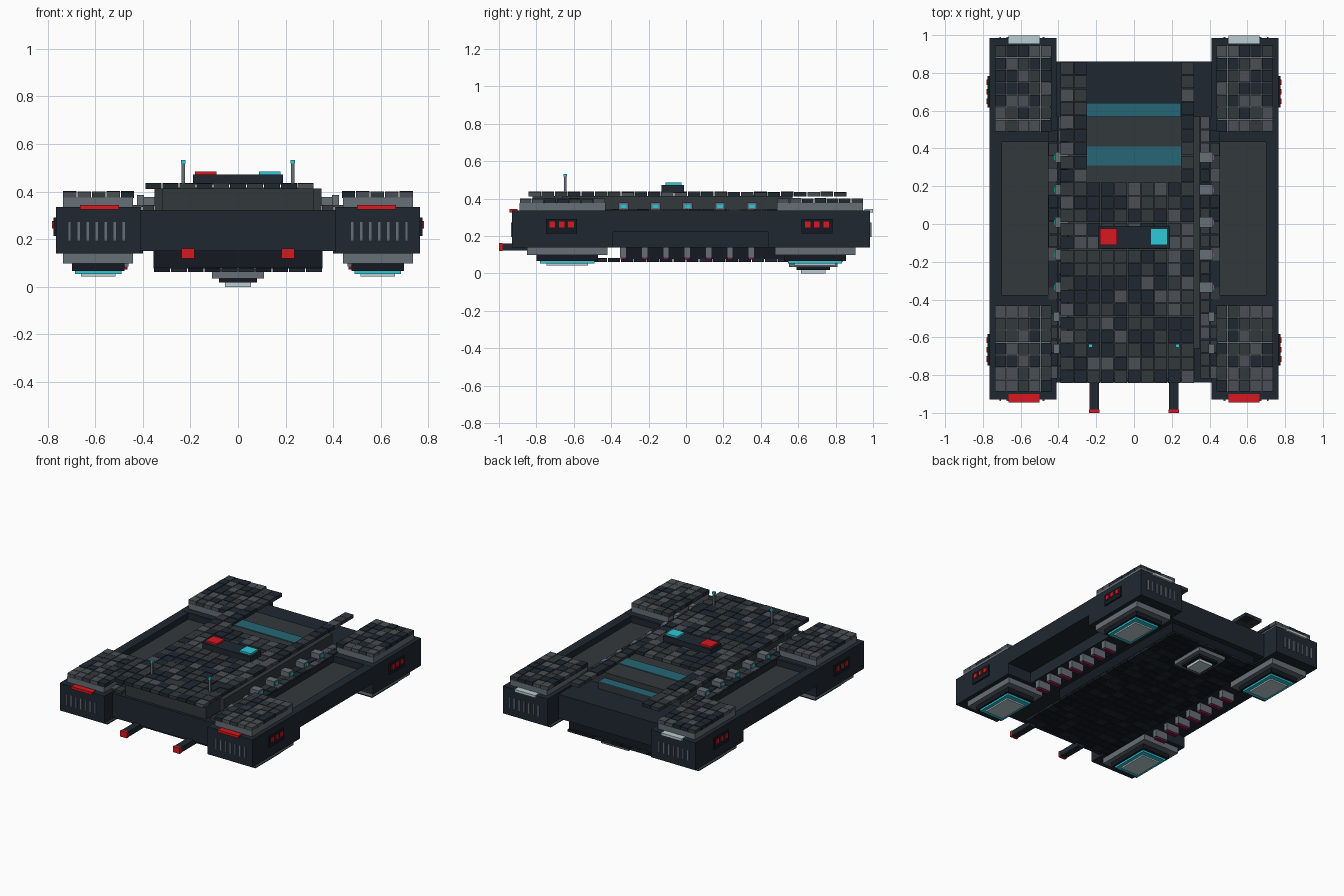
import bpy, bmesh, random
from mathutils import Matrix, Vector

if "Cube" in bpy.data.objects:
    bpy.data.objects.remove(bpy.data.objects["Cube"])

random.seed(4)


def mat(name, hexa):
    m = bpy.data.materials.new(name)
    rgb = [int(hexa[i:i + 2], 16) / 255 for i in (0, 2, 4)]
    m.diffuse_color = [c ** 2.2 for c in rgb] + [1]
    m.use_nodes = True
    m.node_tree.nodes["Principled BSDF"].inputs["Base Color"].default_value = m.diffuse_color
    return m


DARK = mat("dark_hull", "242c34")
HULL = mat("grey_hull", "363b3f")
BLACK = mat("black_panel", "1b2026")
MID = mat("mid_tile", "4c5157")
GREY = mat("light_grey", "666e75")
RED = mat("red_light", "d81e26")
CYAN = mat("cyan_light", "30c8d8")
TEAL = mat("teal_glass", "2b6675")
PINK = mat("magenta_glow", "7a2045")
WHITE = mat("pale_light", "b9cdd0")


def boxes(name, items, mats, mirror=False):
    """One object from boxes given as (x0, x1, y0, y1, z0, z1, material index)."""
    bm = bmesh.new()
    for x0, x1, y0, y1, z0, z1, mi in items:
        for s in ((1, -1) if mirror else (1,)):
            c = Vector((s * (x0 + x1) / 2, (y0 + y1) / 2, (z0 + z1) / 2))
            m = Matrix.Translation(c) @ Matrix.Diagonal((x1 - x0, y1 - y0, z1 - z0, 1))
            r = bmesh.ops.create_cube(bm, size=1, matrix=m)
            for f in {f for v in r["verts"] for f in v.link_faces}:
                f.material_index = mi
    me = bpy.data.meshes.new(name)
    bm.to_mesh(me)
    bm.free()
    for m in mats:
        me.materials.append(m)
    ob = bpy.data.objects.new(name, me)
    bpy.context.collection.objects.link(ob)
    return ob


def box(name, x0, x1, y0, y1, z0, z1, m, mirror=False):
    return boxes(name, [(x0, x1, y0, y1, z0, z1, 0)], [m], mirror)


def tiles(name, x0, x1, y0, y1, z0, z1, nx, ny, mats, skip=None, mirror=False):
    """Grid of plating tiles in random shades with slightly varied thickness."""
    dx, dy, g, items = (x1 - x0) / nx, (y1 - y0) / ny, 0.002, []
    for i in range(nx):
        for j in range(ny):
            x, y = x0 + i * dx, y0 + j * dy
            if skip and skip(x + dx / 2, y + dy / 2):
                continue
            h = random.uniform(0, 0.004)
            items.append((x + g, x + dx - g, y + g, y + dy - g, z0, z1 - h,
                          random.randrange(len(mats))))
    return boxes(name, items, mats, mirror)


PLATING = [DARK, DARK, HULL, HULL, MID]

# Central hull
box("main_body", -.41, .41, -.84, .86, .15, .323, DARK)
box("lower_hull", -.355, .355, -.35, .82, .078, .15, BLACK)
box("upper_hull", -.35, .35, -.66, .57, .32, .413, HULL)
box("front_deck_step", -.32, .32, -.82, -.66, .32, .413, HULL)
box("rear_deck_step", -.25, .25, .56, .64, .32, .37, HULL)
box("rear_window", -.25, .25, .57, .64, .368, .374, TEAL)
box("deck_window", -.25, .25, .31, .41, .412, .418, TEAL)

# Plating on top, on the side shelves and underneath
tiles("top_plating", -.39, .32, -.845, .86, .411, .437, 10, 24, PLATING,
      lambda x, y: abs(x) < .25 and y > .22)
tiles("shelf_plating", .35, .455, -.82, .57, .318, .345, 2, 20, PLATING, mirror=True)
tiles("belly_plating", -.355, .355, -.70, .84, .062, .082, 10, 22, [BLACK, BLACK, DARK])

# Side trays between the pods, with sunken panels
boxes("side_tray", [(.41, .765, -.40, .45, .22, .285, 0),
                    (.70, .765, -.40, .45, .28, .335, 0),
                    (.41, .455, -.40, .45, .28, .335, 0),
                    (.41, .74, -.40, -.375, .28, .335, 0),
                    (.41, .74, .435, .45, .28, .335, 0)], [DARK], True)
box("tray_panel", .455, .70, -.375, .435, .28, .29, HULL, True)
box("tray_keel", .40, .57, -.40, .44, .139, .222, DARK, True)

# Glowing ribs below the trays
ribs = []
for k in range(7):
    y = -.335 + k * .114
    ribs += [(.46, .56, y - .017, y + .017, .085, .14, 0),
             (.465, .555, y - .014, y + .014, .073, .086, 1)]
boxes("keel_ribs", ribs, [GREY, PINK], True)

# Side windows on the upper hull
wins = []
for k in range(5):
    y = -.335 + k * .172
    wins += [(.35, .418, y - .027, y + .027, .34, .378, 0),
             (.416, .423, y - .016, y + .016, .35, .368, 1)]
boxes("side_windows", wins, [GREY, CYAN], True)
boxes("shelf_vents", [(.395, .425, y - .025, y + .025, .335, .385, 0)
                      for y in (-.66, -.49)], [GREY], True)

# Four corner pods
for label, y0, y1, end, lamp in (("front", -.93, -.39, -1, RED), ("rear", .44, .985, 1, WHITE)):
    yc = (y0 + y1) / 2
    tc = yc + (.005 if end > 0 else 0)
    face = y0 if end < 0 else y1
    box(label + "_pod", .41, .765, y0, y1, .139, .336, DARK, True)
    box(label + "_pod_cap", .442, .735, tc - .23, tc + .23, .335, .376, GREY, True)
    tiles(label + "_pod_plating", .434, .737, tc - .23, tc + .23, .374, .402, 5, 7,
          PLATING + [MID], mirror=True)
    # end grille and lamp
    boxes(label + "_grille", [(.475 + k * .038, .485 + k * .038, face - .006, face + .006,
                               .195, .272, 0) for k in range(7)], [GREY], True)
    ya, yb = sorted((face - end * .03, face + end * .014))
    box(label + "_lamp", .50, .665, ya, yb, .325, .343, lamp, True)
    # outer side lights
    sc = -.665 if end < 0 else .70
    boxes(label + "_side_lights",
          [(.76, .775, sc - .083, sc + .083, .213, .292, 0)] +
          [(.77, .782, sc + d - .015, sc + d + .015, .245, .277, 1) for d in (-.05, 0, .05)],
          [BLACK, RED], True)
    # stepped thruster underneath
    uc = -.635 if end < 0 else .69
    boxes(label + "_thruster",
          [(.442, .735, uc - .215, uc + .215, .098, .14, 0),
           (.477, .697, uc - .165, uc + .165, .066, .10, 1),
           (.49, .685, uc - .145, uc + .145, .053, .067, 2),
           (.515, .66, uc - .11, uc + .11, .043, .055, 3)],
          [GREY, BLACK, CYAN, WHITE], True)

# Belly sensor
boxes("belly_sensor", [(-.11, .11, .55, .81, .035, .075, 0),
                       (-.08, .08, .59, .77, .018, .037, 1),
                       (-.055, .055, .615, .745, 0, .02, 2)], [GREY, BLACK, WHITE])

# Beacon on the top deck
boxes("deck_beacon", [(-.19, .19, -.13, -.01, .43, .472, 0),
                      (-.18, -.09, -.11, -.025, .47, .485, 1),
                      (.088, .178, -.11, -.025, .47, .485, 2)], [DARK, RED, CYAN])

# Antennas
boxes("antennas", [(.223, .237, -.652, -.638, .43, .52, 0),
                   (.22, .24, -.655, -.635, .518, .532, 1)], [GREY, CYAN], True)

# Forward guns with red muzzles
boxes("front_guns", [(.185, .235, -.985, -.80, .122, .16, 0),
                     (.183, .237, -1.0, -.982, .12, .162, 1)], [DARK, RED], True)
